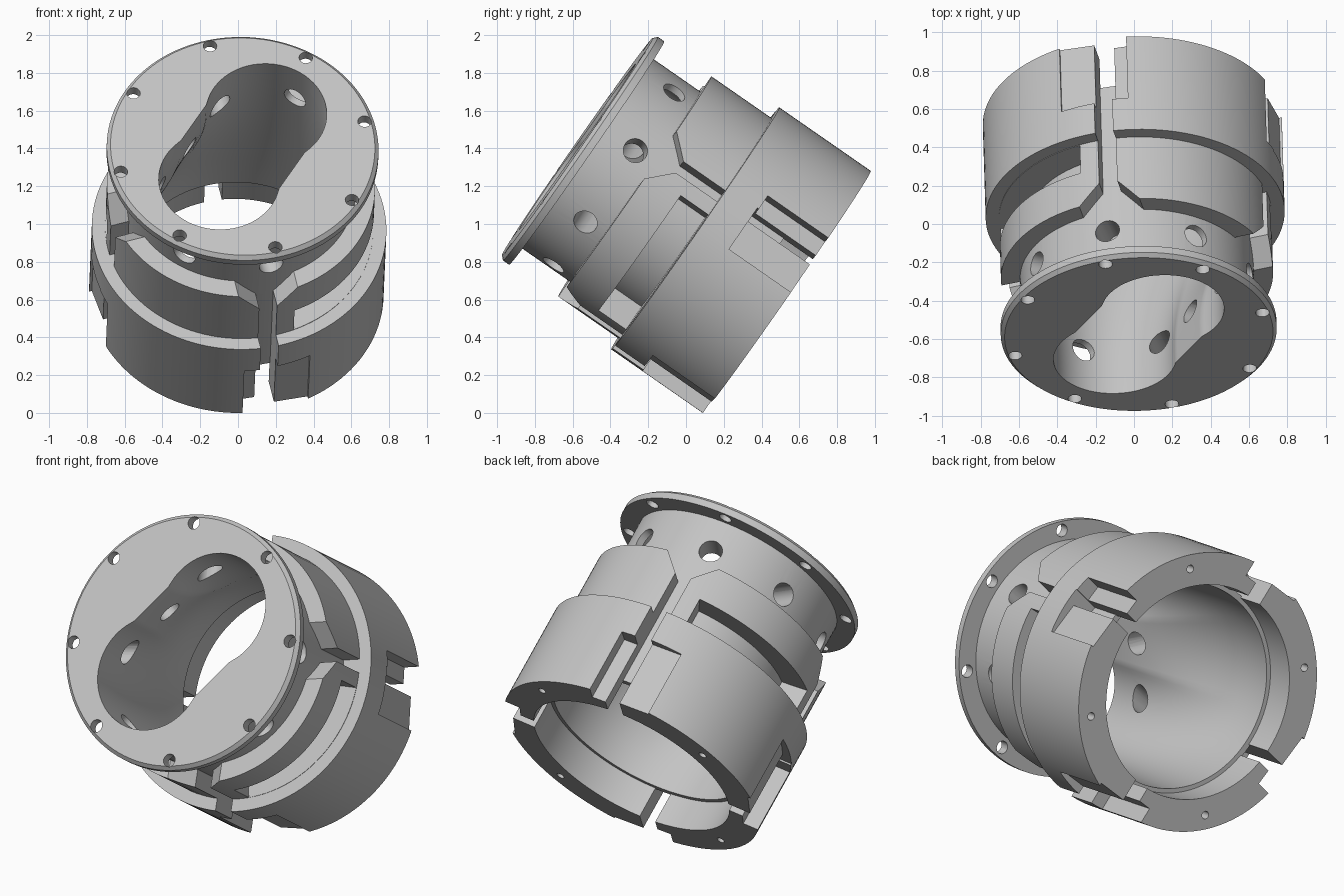
import bpy, bmesh, math
from mathutils import Matrix, Vector

cube = bpy.data.objects.get("Cube")
if cube:
    bpy.data.objects.remove(cube, do_unlink=True)

grey = bpy.data.materials.new("machined_grey")
grey.use_nodes = True
GREY = (0.55, 0.55, 0.55, 1)
grey.diffuse_color = GREY
grey.node_tree.nodes["Principled BSDF"].inputs["Base Color"].default_value = GREY

# Tilted frame: local z runs along the bore towards the flange, depth s = -z
axis = Vector((0.025, -0.821, 0.57)).normalized()
side = (Vector((1, 0, 0)) - axis * axis.x).normalized()
up = axis.cross(side)
FRAME = Matrix.Translation((0.025, -0.575, 1.41)) @ Matrix((side, up, axis)).transposed().to_4x4()
STEPS = 120
END = 1.35
SLOTS = [(18, 1), (102, -1), (198, 1), (282, -1)]   # angle, side of the narrow jaw
QUARTERS = [15 + 45 * i for i in range(8)]


def make(name, bm):
    bmesh.ops.recalc_face_normals(bm, faces=bm.faces)
    mesh = bpy.data.meshes.new(name)
    bm.to_mesh(mesh)
    bm.free()
    obj = bpy.data.objects.new(name, mesh)
    bpy.context.collection.objects.link(obj)
    mesh.materials.append(grey)
    return obj


def loft(name, rings):
    """Closed tube wall; every ring is (radius function or number, depth)."""
    bm = bmesh.new()
    loops = []
    for radius, s in rings:
        loop = []
        for i in range(STEPS):
            a = 2 * math.pi * i / STEPS
            r = radius(a) if callable(radius) else radius
            loop.append(bm.verts.new((r * math.cos(a), r * math.sin(a), -s)))
        loops.append(loop)
    for a, b in zip(loops, loops[1:] + loops[:1]):
        for i in range(STEPS):
            j = (i + 1) % STEPS
            bm.faces.new((a[i], a[j], b[j], b[i]))
    return make(name, bm)


def prism(bm, low, high):
    """Join two matching outlines into a solid."""
    a = [bm.verts.new(p) for p in low]
    b = [bm.verts.new(p) for p in high]
    bm.faces.new(a)
    bm.faces.new(b)
    for i in range(len(a)):
        j = (i + 1) % len(a)
        bm.faces.new((a[i], a[j], b[j], b[i]))


def radial(bm, outline, r0, r1, angle):
    """Prism running outward; outline is (tangent, depth)."""
    turn = Matrix.Rotation(math.radians(angle), 3, 'Z')
    prism(bm, *[[turn @ Vector((r, t, -s)) for t, s in outline] for r in (r0, r1)])


def box(t0, t1, s0, s1):
    return [(t0, s0), (t1, s0), (t1, s1), (t0, s1)]


def circle(r, x, y, n=24):
    return [(x + r * math.cos(2 * math.pi * i / n), y + r * math.sin(2 * math.pi * i / n))
            for i in range(n)]


def axial_hole(bm, r, ring, angle, s0, s1):
    a = math.radians(angle)
    pts = circle(r, ring * math.cos(a), ring * math.sin(a), 16)
    prism(bm, *[[(x, y, -s) for x, y in pts] for s in (s0, s1)])


def cut(obj, bm):
    cutter = make("cutter", bm)
    cutter.hide_render = True
    mod = obj.modifiers.new("cut", 'BOOLEAN')
    mod.operation = 'DIFFERENCE'
    mod.solver = 'EXACT'
    mod.object = cutter
    bpy.context.view_layer.objects.active = obj
    bpy.ops.object.modifier_apply(modifier=mod.name)
    bpy.data.objects.remove(cutter, do_unlink=True)


def windows(r0):
    """Two curved recesses on the wide jaws."""
    bm = bmesh.new()
    for start in (-66, 114):
        angles = [math.radians(start + 74 * i / 24) for i in range(25)]
        outline = [(0.9 * math.cos(a), 0.9 * math.sin(a)) for a in angles]
        outline += [(r0 * math.cos(a), r0 * math.sin(a)) for a in reversed(angles)]
        prism(bm, *[[(x, y, -s) for x, y in outline] for s in (0.58, 0.757)])
    return bm


# Oblong mouth that blends into the round bore
def mouth(a):
    c, s = abs(math.cos(a - math.pi / 3)), abs(math.sin(a - math.pi / 3))
    lobe = 0.25 * c + math.sqrt(0.32 ** 2 - (0.25 * s) ** 2)
    return max(lobe, min(0.30 / max(s, 1e-6), 0.25 / max(c, 1e-6)))


def blend(k):
    k = k * k * (3 - 2 * k)
    return lambda a: mouth(a) * (1 - k) + 0.575 * k


# Flanged core tube
bore = [(blend(i / 12), 0.1 + i / 12) for i in range(12, -1, -1)]
core = loft("flanged_core", [(0.7, 0), (0.72, 0.02), (0.72, 0.06), (0.61, 0.06), (0.61, 1.16),
                             (0.575, 1.16)] + bore + [(mouth, 0)])
bm = bmesh.new()
for angle in QUARTERS:
    radial(bm, circle(0.065, 0, 0.25), 0.2, 0.68, angle)
cut(core, bm)
bm = bmesh.new()
for angle in QUARTERS:
    axial_hole(bm, 0.036, 0.668, angle, -0.1, 0.1)
cut(core, bm)
cut(core, windows(0.55))

# Stepped collar split into four jaws
collar = loft("jaw_collar", [(0.6, 0.37), (0.71, 0.37), (0.71, 0.76), (0.78, 0.76),
                             (0.78, END), (0.6, END)])
cut(collar, windows(0.5))

# Slots with flared mouths; two of them leave the rim band whole
bm = bmesh.new()
for angle, jaw in SLOTS:
    banded = jaw > 0
    w = 0.038 if banded else 0.048
    stop = 0.76 if banded else 1.5
    radial(bm, [(-0.16, 0.3), (0.16, 0.3), (0.16, 0.37), (w, 0.49), (w, stop),
                (-w, stop), (-w, 0.49), (-0.16, 0.37)], 0.5, 1, angle)
    if banded:
        radial(bm, box(-w, w, 0.95, 1.5), 0.5, 1, angle)
cut(collar, bm)

# Stepped lip on the narrow jaws and flat pad on the wide jaws
lips, pads, pins = bmesh.new(), bmesh.new(), bmesh.new()
for angle, jaw in SLOTS:
    radial(lips, box(0, jaw * 0.13, 0.96, 1.5), 0.68, 1, angle)
    radial(pads, box(0, -jaw * 0.23, 0.95, 1.5), 0.73, 1, angle)
for angle in (60, 150, 240, 330):
    axial_hole(pins, 0.022, 0.7, angle, END - 0.12, END + 0.1)
for cutters in (lips, pads, pins):
    cut(collar, cutters)

for obj in (core, collar):
    obj.matrix_world = FRAME
    bpy.ops.object.select_all(action='DESELECT')
    obj.select_set(True)
    bpy.context.view_layer.objects.active = obj
    bpy.ops.object.shade_smooth_by_angle(angle=math.radians(30))
